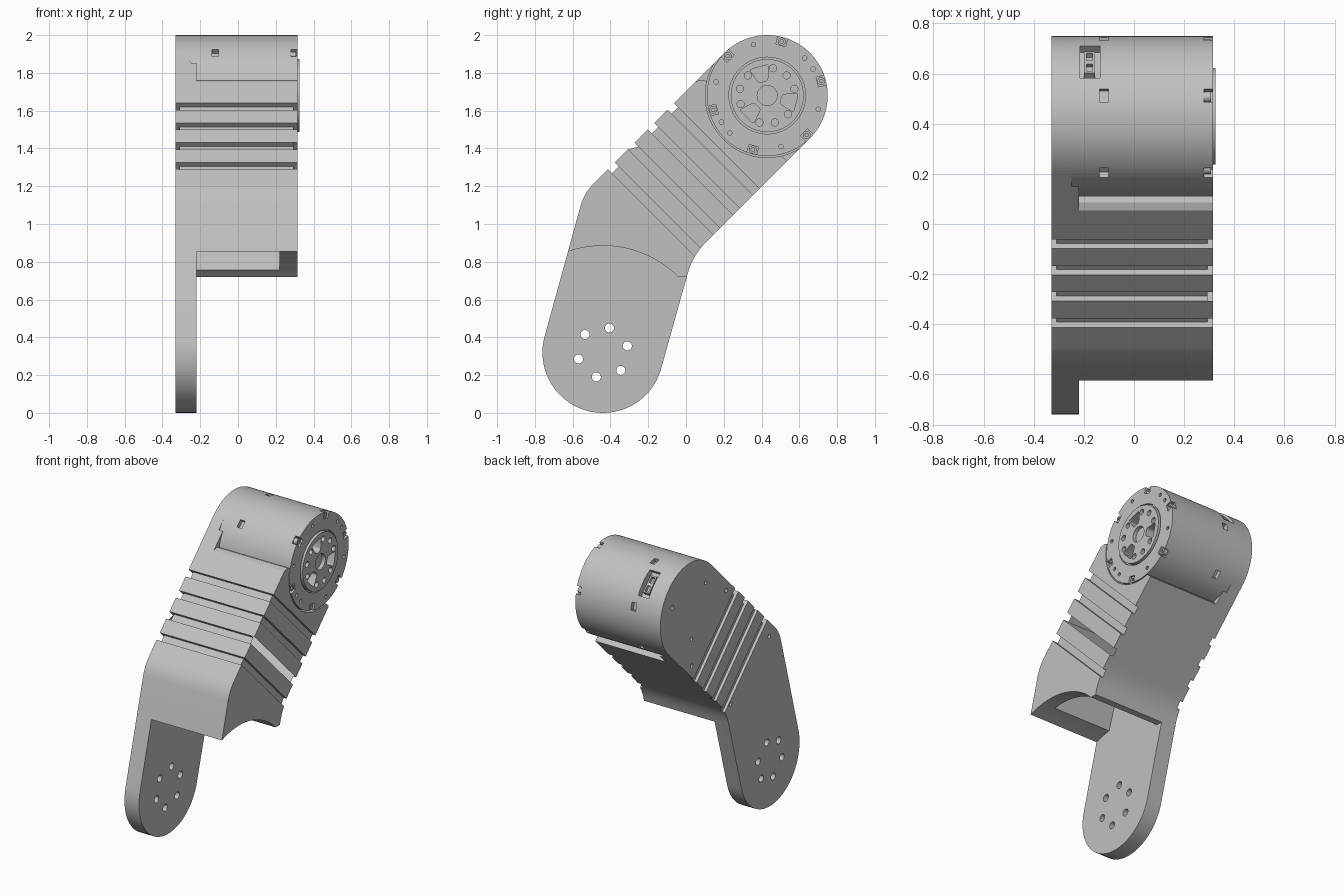
import bpy, bmesh
from math import sin, cos, radians, sqrt
from mathutils import Vector

if "Cube" in bpy.data.objects:
    bpy.data.objects.remove(bpy.data.objects["Cube"])

grey = bpy.data.materials.new("light_grey")
grey.use_nodes = True
colour = (0.53, 0.53, 0.53, 1)
grey.diffuse_color = colour
grey.node_tree.nodes["Principled BSDF"].inputs["Base Color"].default_value = colour

HIP, MOTOR = Vector((-0.44, 0.32)), Vector((0.43, 1.68))   # pivot centres (y, z)
R = 0.32
LEFT, PLATE, SEAT, RIGHT = -0.33, -0.22, -0.25, 0.315      # x levels


def polar(c, r, deg):
    return c + Vector((cos(radians(deg)), sin(radians(deg)))) * r


def arc(c, r, a0, a1, n):
    return [polar(c, r, a0 + (a1 - a0) * i / n) for i in range(n + 1)]


def circle(c, r, n=24):
    return arc(c, r, 0, 360, n)[:-1]


def bend(p, a, b, size, n=8):
    """Rounded corner at p between neighbours a and b."""
    s, e = p + (a - p).normalized() * size, p + (b - p).normalized() * size
    return [s * (1 - t) ** 2 + p * 2 * t * (1 - t) + e * t * t
            for t in [i / n for i in range(n + 1)]]


def tilted(pts):
    """Turns along-arm / across-arm coordinates into y, z."""
    return [Vector((u - v, u + v)) / sqrt(2) for u, v in pts]


def block(u0, u1, v0, v1):
    return tilted([(u0, v0), (u1, v0), (u1, v1), (u0, v1)])


def radial_box(deg, r0, r1, half):
    """Rectangle pointing outwards from the motor axis."""
    out = Vector((cos(radians(deg)), sin(radians(deg))))
    side = Vector((-out.y, out.x))
    return [MOTOR + out * r + side * t
            for r, t in ((r0, -half), (r1, -half), (r1, half), (r0, half))]


def prism(name, pts, x0, x1):
    bm = bmesh.new()
    face = bm.faces.new([bm.verts.new((x0, p[0], p[1])) for p in pts])
    new = bmesh.ops.extrude_face_region(bm, geom=[face])["geom"]
    bmesh.ops.translate(bm, vec=(x1 - x0, 0, 0),
                        verts=[v for v in new if isinstance(v, bmesh.types.BMVert)])
    bmesh.ops.recalc_face_normals(bm, faces=bm.faces)
    me = bpy.data.meshes.new(name)
    bm.to_mesh(me)
    bm.free()
    me.materials.append(grey)
    ob = bpy.data.objects.new(name, me)
    bpy.context.collection.objects.link(ob)
    return ob


def select(ob):
    bpy.ops.object.select_all(action='DESELECT')
    ob.select_set(True)
    bpy.context.view_layer.objects.active = ob


def cut(ob, pts, x0, x1):
    tool = prism("cutter", pts, x0, x1)
    tool.hide_render = True
    mod = ob.modifiers.new("cut", 'BOOLEAN')
    mod.operation, mod.solver, mod.object = 'DIFFERENCE', 'EXACT', tool
    select(ob)
    bpy.ops.object.modifier_apply(modifier=mod.name)
    bpy.data.objects.remove(tool)


def smooth(ob):
    select(ob)
    bpy.ops.object.shade_smooth_by_angle(angle=radians(30))


# Bent link: one outline extruded across the full width
lean = 15.5
front_corner, back_corner = Vector((-0.54, 1.162)), Vector((0.036, 0.834))
lower = arc(HIP, R, -lean, -180 - lean, 40)
upper = arc(MOTOR, R, 135, -45, 48)
outline = (lower + bend(front_corner, lower[-1], upper[0], 0.07)
           + upper + bend(back_corner, upper[-1], lower[0], 0.1))
link = prism("bent_link", outline, LEFT, RIGHT)

# Clear the lower leg down to a plate, with a round clearance under the block
cut(link, circle(HIP, 0.565, 96), PLATE, 0.5)
cut(link, [(-0.9, -0.1), (0.3, -0.1), (0.3, 0.72), (-0.9, 0.72)], PLATE, 0.5)

# Hollow inside the lower end of the block
cut(link, [(-0.12, 0.62), (-0.03, 0.94), (-0.2, 1.1), (-0.42, 1.13), (-0.59, 0.62)],
    PLATE, 0.22)

# Motor seat, block end with a rounded front lip, and thinner end plate
cut(link, tilted([(1.32, 0.4), (1.32, 1.16), (1.307, 1.187), (1.275, 1.206),
                  (1.275, 1.4), (2, 1.4), (2, 0.4)]), PLATE, 0.5)
cut(link, block(1.414, 2, 0.4, 1.4), SEAT, 0.5)
cut(link, circle(MOTOR, 0.328, 96), SEAT, 0.5)

# Grooves over the front and both sides
for i in range(4):
    u = 0.621 + 0.148 * i
    cut(link, block(u, u + 0.05, 1.175, 1.3), -0.5, 0.5)
    cut(link, block(u, u + 0.05, 0.4, 1.3), -0.5, LEFT + 0.02)
    cut(link, block(u, u + 0.05, 0.4, 1.3), RIGHT - 0.022, 0.5)

# Pivot bolt circle and small screw holes
for i in range(6):
    cut(link, circle(polar(HIP, 0.134, 15 + 60 * i), 0.024), -0.5, 0)
screws = [polar(MOTOR, 0.21, a) for a in (25, 145, 265)]
screws += tilted([(1.2, 1.15), (1.2, 0.62), (0.52, 1.13), (0.6, 0.62)])
for p in screws:
    cut(link, circle(p, 0.014, 12), -0.5, LEFT + 0.03)
smooth(link)

# Motor body
motor = prism("motor_body", circle(MOTOR, R, 96), SEAT - 0.005, RIGHT)
cut(motor, circle(MOTOR, 0.203, 64), RIGHT - 0.02, 0.5)
for i in range(6):
    a = 15 + 60 * i
    cut(motor, radial_box(a, 0.275, 0.4, 0.026), RIGHT - 0.035, 0.5)
    cut(motor, radial_box(a, 0.29, 0.4, 0.026), -0.138, -0.102)
for a in (45, 30, -15, -75, 225, 210, 165, 105):
    cut(motor, circle(polar(MOTOR, 0.28, a), 0.012, 12), RIGHT - 0.03, 0.5)
cut(motor, radial_box(45, 0.27, 0.4, 0.09), -0.215, -0.135)

# Output disc with three windows, bolt holes and a centre bore
disc = prism("output_disc", circle(MOTOR, 0.193, 64), RIGHT - 0.03, 0.325)
window = [(0.08, -18), (0.165, -18), (0.165, 18), (0.08, 18)]
for base in (106, 226, 346):
    pts = [polar(MOTOR, r, base + a) for r, a in window]
    rounded = []
    for k in range(4):
        rounded += bend(pts[k], pts[k - 1], pts[(k + 1) % 4], 0.015, 4)
    for ob in (motor, disc):
        cut(ob, rounded, RIGHT - 0.09, 0.5)
    for off in (28, 60, 92):
        cut(disc, circle(polar(MOTOR, 0.148, base + off), 0.019, 16), 0.3, 0.5)
cut(disc, circle(MOTOR, 0.053, 32), 0.3, 0.5)
smooth(motor)
smooth(disc)

# Screws in the rim notches
for i in range(6):
    p = polar(MOTOR, 0.296, 15 + 60 * i)
    screw = prism("rim_screw", circle(p, 0.021, 16), RIGHT - 0.045, RIGHT - 0.008)
    cut(screw, circle(p, 0.01, 6), RIGHT - 0.025, 0.5)
    smooth(screw)

# Cable socket inside the motor recess
socket = prism("cable_socket", radial_box(45, 0.26, 0.305, 0.06), -0.2, -0.155)
for t in (-0.03, 0.03):
    cut(socket, radial_box(45 + t * 190, 0.285, 0.4, 0.02), -0.19, -0.165)
